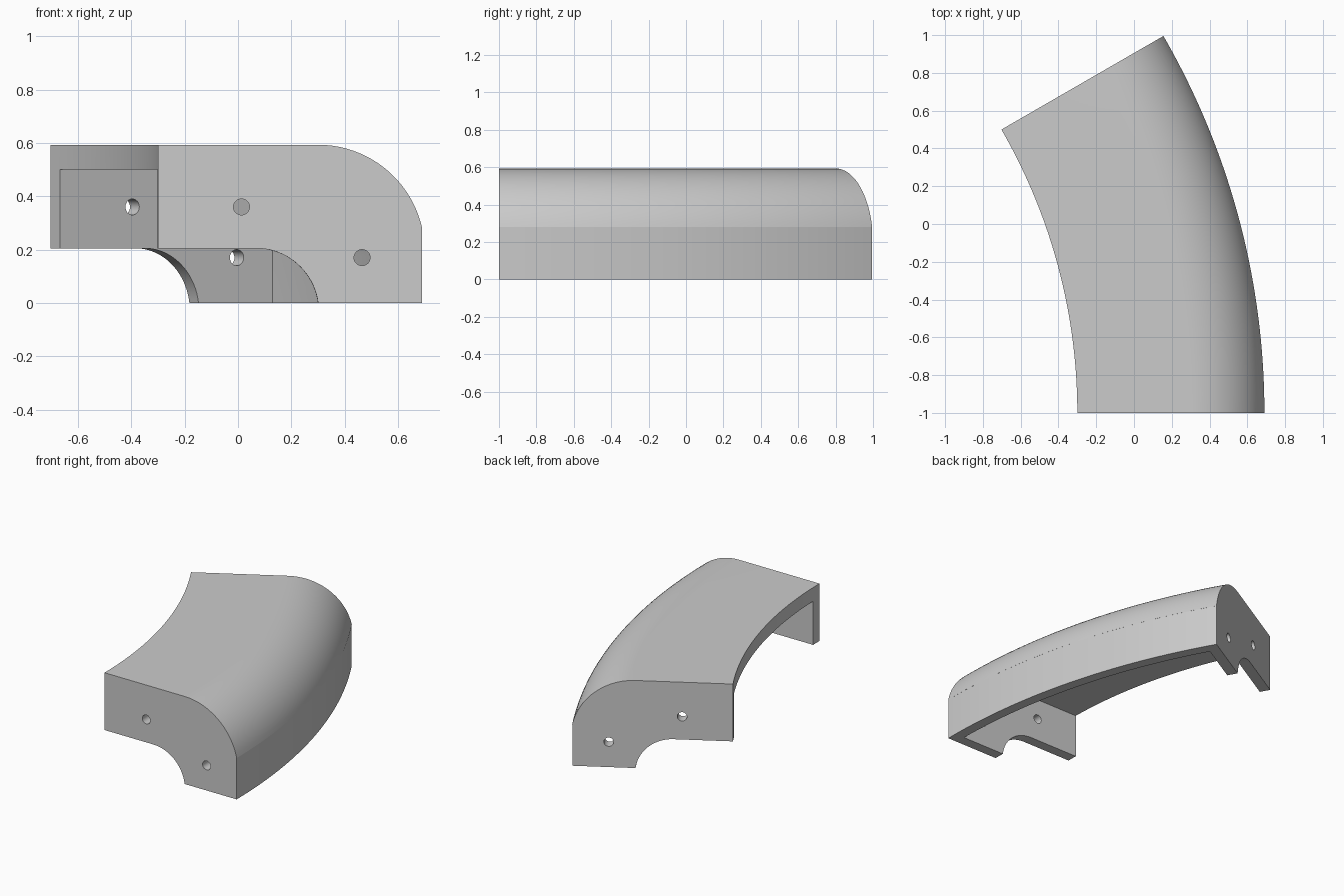
import bpy, bmesh
from math import sin, cos, asin, pi, radians
from mathutils import Matrix, Vector

if "Cube" in bpy.data.objects:
    bpy.data.objects.remove(bpy.data.objects["Cube"])

BEND = radians(30)
CENTRE = Vector((-3.3, -1, 0))   # pivot of the bend
PLATE = 0.07                     # end plate thickness
STEPS = 48


def arc(cx, cz, r, a0, a1, n=20):
    return [(cx + r * cos(a0 + (a1 - a0) * i / n),
             cz + r * sin(a0 + (a1 - a0) * i / n)) for i in range(n + 1)]


def sweep(name, profile, inset):
    """Sweep an x-z profile round the bend, stopping short of both end planes."""
    bm = bmesh.new()
    rings = []
    for s in range(STEPS + 1):
        ring = []
        for x, z in profile:
            r = x - CENTRE.x
            start = asin(inset / r)
            a = start + (BEND - 2 * start) * s / STEPS
            ring.append(bm.verts.new(CENTRE + Vector((r * cos(a), r * sin(a), z))))
        rings.append(ring)
    n = len(profile)
    for a, b in zip(rings, rings[1:]):
        for i in range(n):
            j = (i + 1) % n
            bm.faces.new((a[i], a[j], b[j], b[i]))
    bm.faces.new(rings[0])
    bm.faces.new(rings[-1])
    bmesh.ops.recalc_face_normals(bm, faces=bm.faces)
    return add_object(name, bm)


def add_object(name, bm):
    mesh = bpy.data.meshes.new(name)
    bm.to_mesh(mesh)
    bm.free()
    obj = bpy.data.objects.new(name, mesh)
    bpy.context.collection.objects.link(obj)
    return obj


def cut(target, cutter):
    cutter.hide_render = True
    bpy.context.view_layer.objects.active = target
    mod = target.modifiers.new("cut", "BOOLEAN")
    mod.operation = "DIFFERENCE"
    mod.solver = "EXACT"
    mod.object = cutter
    bpy.ops.object.modifier_apply(modifier=mod.name)
    bpy.data.objects.remove(cutter)


# Solid curved body: rounded outer shoulder, small lip, concave notch underneath
shoulder = arc(0.3, 0.193, 0.4, pi / 2, asin(0.087 / 0.4))
notch = arc(0.067, -0.03, 0.235, asin(0.03 / 0.235), pi / 2)
body = sweep("curved_cover",
             [(-0.3, 0.593)] + shoulder + [(0.69, 0.28), (0.69, 0)] + notch + [(-0.3, 0.205)], 0)

# Cavity, open underneath and on the inner side, leaving the end plates
cavity = sweep("cavity_cutter",
               [(-0.5, 0.5)] + arc(0.3, 0.18, 0.32, pi / 2, 0) + [(0.62, -0.1), (-0.5, -0.1)], PLATE)
cut(body, cavity)

# Two screw holes through each end plate
for angle, along in ((0, PLATE / 2), (BEND, -PLATE / 2)):
    for x, z in ((0.013, 0.36), (0.465, 0.17)):
        bm = bmesh.new()
        place = (Matrix.Translation(CENTRE) @ Matrix.Rotation(angle, 4, "Z")
                 @ Matrix.Translation((x - CENTRE.x, along, z)) @ Matrix.Rotation(pi / 2, 4, "X"))
        bmesh.ops.create_cone(bm, cap_ends=True, segments=32, radius1=0.03, radius2=0.03,
                              depth=PLATE * 2, matrix=place)
        cut(body, add_object("hole_cutter", bm))

# Plain grey finish
grey = bpy.data.materials.new("light_grey")
grey.use_nodes = True
colour = (0.6, 0.6, 0.6, 1)
grey.diffuse_color = colour
grey.node_tree.nodes["Principled BSDF"].inputs["Base Color"].default_value = colour
body.data.materials.clear()
body.data.materials.append(grey)

bpy.ops.object.select_all(action="DESELECT")
body.select_set(True)
bpy.context.view_layer.objects.active = body
bpy.ops.object.shade_smooth_by_angle(angle=radians(30))
